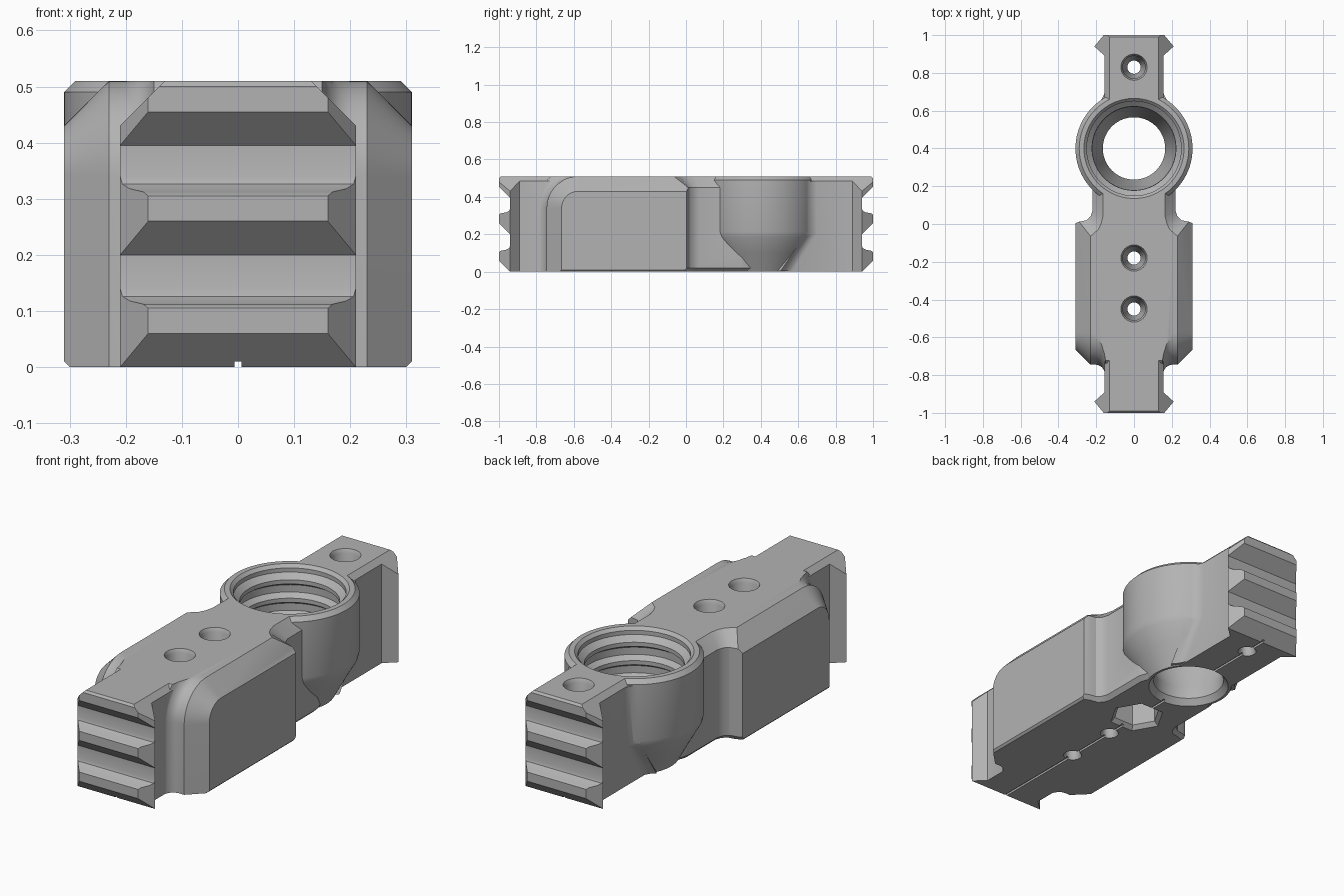
import bpy, bmesh
from math import sin, cos, pi

if "Cube" in bpy.data.objects:
    bpy.data.objects.remove(bpy.data.objects["Cube"])

TOP = 0.51
grey = bpy.data.materials.new("plain grey")
grey.use_nodes = True
grey.diffuse_color = (0.45, 0.45, 0.45, 1)
grey.node_tree.nodes["Principled BSDF"].inputs["Base Color"].default_value = (0.45, 0.45, 0.45, 1)


def loft(name, rings):
    """Closed solid through rings with equal point counts."""
    bm = bmesh.new()
    loops = [[bm.verts.new(p) for p in ring] for ring in rings]
    for a, b in zip(loops, loops[1:]):
        for i in range(len(a)):
            j = (i + 1) % len(a)
            bm.faces.new((a[i], a[j], b[j], b[i]))
    bm.faces.new(loops[0][::-1])
    bm.faces.new(loops[-1])
    bmesh.ops.recalc_face_normals(bm, faces=bm.faces)
    mesh = bpy.data.meshes.new(name)
    bm.to_mesh(mesh)
    bm.free()
    mesh.materials.append(grey)
    obj = bpy.data.objects.new(name, mesh)
    bpy.context.collection.objects.link(obj)
    return obj


def mirrored(half):
    """Outline from its right half."""
    return half + [(-x, y) for x, y in reversed(half)]


def plan(half, z):
    return [(x, y, z) for x, y in mirrored(half)]


def turned(name, profile, y, sides=64):
    """Round solid about a vertical axis, from (radius, height) points."""
    return loft(name, [[(r * cos(2 * pi * i / sides), y + r * sin(2 * pi * i / sides), z)
                        for i in range(sides)] for r, z in profile])


def combine(obj, other, operation):
    mod = obj.modifiers.new(operation, 'BOOLEAN')
    mod.operation, mod.solver, mod.object = operation, 'EXACT', other
    bpy.context.view_layer.objects.active = obj
    bpy.ops.object.modifier_apply(modifier=mod.name)
    bpy.data.objects.remove(other)


# Long core bar with flared ends
quarter = [(0.155, 0.89), (0.21, 0.94), (0.16, 1.0)]
half = [(x, -y) for x, y in reversed(quarter)] + quarter
core = loft("clamp_block", [plan(half, z) for z in (-0.1, 0.6)])

# Horizontal teeth on both ends: (depth, height)
tooth = [(0.06, 0), (0, 0.06), (0, 0.105), (0.01, 0.112), (0.04, 0.118), (0.055, 0.126), (0.06, 0.14)]
teeth = [(d, z + 0.2 * k) for k in range(2) for d, z in tooth]
teeth += [(0.06, 0.395), (0, 0.455), (0, 0.50), (0.01, TOP)]
side = mirrored([(1 - d, z) for d, z in teeth])
combine(core, loft("tooth_profile", [[(x, y, z) for y, z in side] for x in (-0.5, 0.5)]), 'INTERSECT')

# Sloped shoulders along the bar
end = mirrored([(0.25, -0.1), (0.25, 0.39), (0.13, TOP)])
combine(core, loft("shoulder_profile", [[(x, y, z) for x, z in end] for y in (-1.2, 1.2)]), 'INTERSECT')


# Wide body with a rounded front corner, chamfered flanks and a soft root
def body_section(x, r):
    arc = [(x, -0.575 - r * cos(pi / 2 * i / 12), 0.34 + r * sin(pi / 2 * i / 12)) for i in range(13)]
    return [(x, -0.575 - r, -0.05)] + arc + [(x, 0.6, 0.34 + r), (x, 0.6, -0.05)]


sections = [(0.15, 0.225), (0.157, 0.203), (0.169, 0.184), (0.184, 0.174), (0.2, 0.17), (0.23, 0.17), (0.31, 0.09)]
sections = [(-x, r) for x, r in reversed(sections)] + sections
body = loft("wide_body", [body_section(x, r) for x, r in sections])

# Body outline narrowing to the neck behind it
outer = [(0.32, -0.9), (0.32, 0.0), (0.29, 0.012), (0.25, 0.02), (0.23, 0.04),
         (0.22, 0.07), (0.22, 0.3), (0.15, 0.5)]
inner = [(0.26, -0.9), (0.26, -0.1), (0.23, -0.065), (0.19, -0.03), (0.175, 0.0),
         (0.165, 0.04), (0.165, 0.3), (0.13, 0.5)]
foot = [(x - 0.02, y - 0.01) for x, y in outer]
outline = loft("body_outline", [plan(foot, 0), plan(outer, 0.02), plan(outer, 0.45), plan(inner, TOP)])
combine(body, outline, 'INTERSECT')
combine(core, body, 'UNION')

# Round socket with a tapered underside
RING_Y = 0.4
socket = turned("socket", [(0.2, 0), (0.255, 0.1), (0.303, 0.185), (0.31, 0.215),
                           (0.31, 0.49), (0.29, TOP)], RING_Y, 96)
combine(core, socket, 'UNION')

# Soft joint between socket and rear bar
joint = [(0.13, 0.55), (0.195, 0.637), (0.175, 0.655), (0.161, 0.68), (0.15, 0.715)]
low = [(x, y - 0.13) for x, y in joint]
combine(core, loft("rear_joint", [plan(low, 0.005), plan(joint, 0.2), plan(joint, 0.485)]), 'UNION')

# Stepped, grooved bore through the socket
bore = [(0.195, -0.01), (0.165, 0.03), (0.165, 0.09), (0.22, 0.22), (0.22, 0.27)]
for z in (0.29, 0.38):
    bore += [(0.245, z), (0.245, z + 0.035), (0.222, z + 0.05), (0.222, z + 0.07)]
bore += [(0.25, 0.475), (0.25, 0.495), (0.27, 0.515)]
combine(core, turned("bore", bore, RING_Y, 96), 'DIFFERENCE')

# Three screw holes
screw = [(0.048, -0.01), (0.035, 0.015), (0.035, 0.34), (0.06, 0.40), (0.06, 0.492), (0.072, 0.515)]
for y in (-0.45, -0.18, 0.83):
    combine(core, turned("screw_hole", screw, y, 32), 'DIFFERENCE')

# Six-sided pocket and centre groove underneath
combine(core, turned("nut_pocket", [(0.14, -0.01), (0.11, 0.02), (0.11, 0.13)], 0.02, 6), 'DIFFERENCE')
slot = [(-0.006, -1.1), (0.006, -1.1), (0.006, 1.1), (-0.006, 1.1)]
combine(core, loft("groove", [[(x, y, z) for x, y in slot] for z in (-0.02, 0.01)]), 'DIFFERENCE')

# Smooth curves, crisp edges
bpy.ops.object.select_all(action='DESELECT')
core.select_set(True)
bpy.context.view_layer.objects.active = core
bpy.ops.object.shade_smooth_by_angle(angle=0.5)
